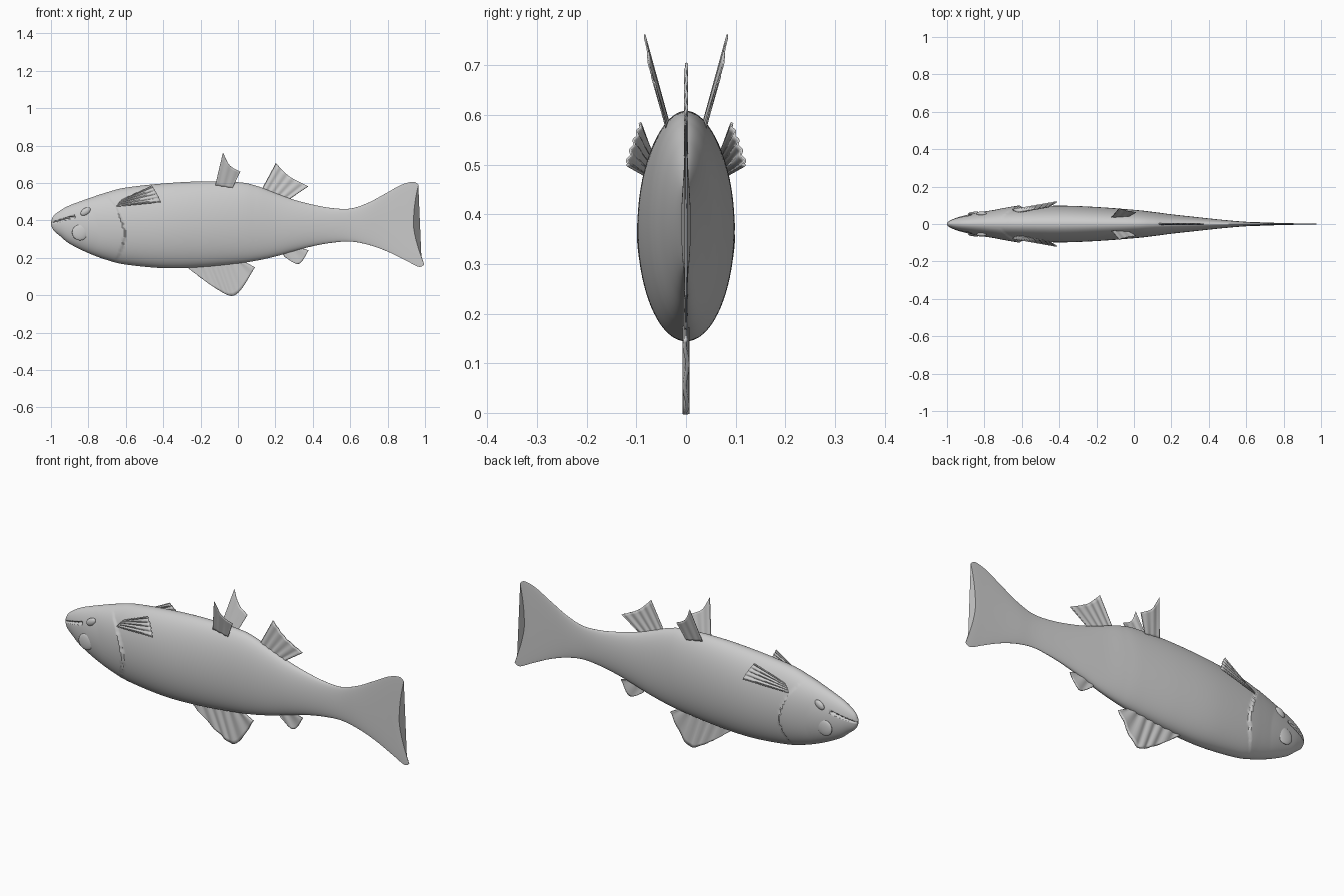
import bpy, bmesh, math
from mathutils import Vector

cube = bpy.data.objects.get("Cube")
if cube:
    bpy.data.objects.remove(cube, do_unlink=True)

grey = bpy.data.materials.new("plain grey")
grey.use_nodes = True
grey.diffuse_color = (0.6, 0.6, 0.6, 1)
grey.node_tree.nodes["Principled BSDF"].inputs["Base Color"].default_value = (0.6, 0.6, 0.6, 1)


def spline(points, t):
    """Point at t in 0..1 along a smooth curve through the points."""
    f = t * (len(points) - 1)
    i = min(int(f), len(points) - 2)
    f -= i
    p = [Vector(points[min(max(k, 0), len(points) - 1)]) for k in range(i - 1, i + 3)]
    return 0.5 * (2 * p[1] + (p[2] - p[0]) * f + (2 * p[0] - 5 * p[1] + 4 * p[2] - p[3]) * f * f
                  + (3 * p[1] - p[0] - 3 * p[2] + p[3]) * f ** 3)


def finish(name, bm, angle=35):
    bmesh.ops.recalc_face_normals(bm, faces=bm.faces)
    mesh = bpy.data.meshes.new(name)
    bm.to_mesh(mesh)
    bm.free()
    mesh.materials.append(grey)
    obj = bpy.data.objects.new(name, mesh)
    bpy.context.collection.objects.link(obj)
    bpy.ops.object.select_all(action="DESELECT")
    obj.select_set(True)
    bpy.context.view_layer.objects.active = obj
    bpy.ops.object.shade_smooth_by_angle(angle=math.radians(angle))
    return obj


# Body stations: x, top z, bottom z, half width
STATIONS = [
    (-1.0, .395, .375, .006), (-.985, .425, .345, .018), (-.95, .453, .315, .033),
    (-.9, .48, .275, .047), (-.8, .517, .225, .067), (-.7, .55, .188, .081),
    (-.6, .575, .164, .09), (-.4, .597, .145, .098), (-.2, .608, .15, .091),
    (0, .604, .17, .076), (.1, .584, .185, .065), (.2, .546, .207, .052),
    (.3, .51, .236, .041), (.4, .484, .262, .03), (.5, .466, .28, .02),
    (.6, .463, .287, .012), (.7, .492, .269, .009), (.8, .54, .234, .006),
    (.9, .59, .186, .004), (.97, .606, .152, .003), (1.0, .59, .164, .002)]


def gill_edge(z):
    return -.608 - 2.3 * (z - .33) ** 2


def body_point(t, a):
    x, top, bottom, half = spline([Vector(s) for s in STATIONS], t)
    v = math.sin(a)
    z = (top + bottom) / 2 + v * (top - bottom) / 2
    y = half * math.cos(a)
    # forked tail edge
    if x > .6:
        edge = .938 + .058 * max(0, -v) ** 1.5 + .027 * max(0, v) ** 2
        x = .6 + (x - .6) * (edge - .6) / .4
    # raised gill cover ending in a sharp lip
    lip = gill_edge(z)
    if x < lip and abs(v) < .95:
        y += math.copysign(.01 * max(0, 1 - (lip - x) / .14) * (1 - v * v), math.cos(a))
    # mouth slit
    gap = abs(z - (.385 + .29 * (x + 1)))
    if x < -.87 and gap < .007:
        y *= 1 - .3 * (1 - gap / .007)
    return Vector((x, y, z))


def build_body():
    rings, sides = 280, 112
    bm = bmesh.new()
    loops = [[bm.verts.new(body_point(r / rings, 2 * math.pi * s / sides)) for s in range(sides)]
             for r in range(rings + 1)]
    for one, two in zip(loops, loops[1:]):
        for s in range(sides):
            n = (s + 1) % sides
            bm.faces.new((one[s], one[n], two[n], two[s]))
    bm.faces.new(loops[0])
    bm.faces.new(loops[-1])
    finish("body", bm)


def build_fin(name, root, tip, rays=5, ripple=.002, thick=.005, side=1):
    """Fin patch stretched between a root curve and a tip curve, with pleated rays."""
    cols, rows = 40, 10
    bm = bmesh.new()
    grid = []
    for c in range(cols + 1):
        u = c / cols
        a, b = spline(root, u), spline(tip, u)
        line = []
        for r in range(rows + 1):
            p = a.lerp(b, r / rows)
            p.y = side * (p.y + ripple * math.sin(2 * math.pi * rays * u))
            line.append(bm.verts.new(p))
        grid.append(line)
    for c in range(cols):
        for r in range(rows):
            bm.faces.new((grid[c][r], grid[c + 1][r], grid[c + 1][r + 1], grid[c][r + 1]))
    obj = finish(name, bm)
    mod = obj.modifiers.new("thickness", "SOLIDIFY")
    mod.thickness = thick
    mod.offset = 0


def build_bump(name, centre, size, tilt=0):
    """Flattened ball set into the head."""
    bm = bmesh.new()
    bmesh.ops.create_uvsphere(bm, u_segments=32, v_segments=16, radius=1)
    obj = finish(name, bm)
    obj.location, obj.scale, obj.rotation_euler = centre, size, (0, tilt, 0)


build_body()

# Midline fins
build_fin("large_fin", [(-.27, 0, .16), (-.17, 0, .17), (-.07, 0, .18), (.02, 0, .185)],
          [(-.27, 0, .148), (-.11, 0, .032), (-.01, 0, .004), (.09, 0, .148)], 6, .003, .008)
build_fin("rear_fin", [(.12, 0, .55), (.19, 0, .53), (.26, 0, .505)],
          [(.203, 0, .705), (.275, 0, .635), (.375, 0, .582)], 5)
build_fin("small_fin", [(.23, 0, .235), (.27, 0, .25), (.32, 0, .255)],
          [(.25, 0, .205), (.325, 0, .168), (.378, 0, .24)], 2)

# Paired fins, eyes and jaw bumps
for side, word in ((1, "rear"), (-1, "near")):
    build_fin("side_fin_" + word, [(-.62, .062, .51), (-.635, .07, .495), (-.65, .078, .475)],
              [(-.46, .09, .585), (-.435, .105, .545), (-.412, .12, .498)], 5, .0025, .004, side)
    build_fin("paired_fin_" + word, [(-.122, .034, .583), (-.075, .037, .578), (-.03, .04, .572)],
              [(-.08, .083, .762), (-.045, .073, .695), (.012, .062, .66)], 3, .001, .003, side)
    build_bump("eye_" + word, (-.845, side * .055, .335), (.042, .011, .042))
    build_bump("jaw_bump_" + word, (-.815, side * .055, .447), (.03, .012, .018), -.6)
